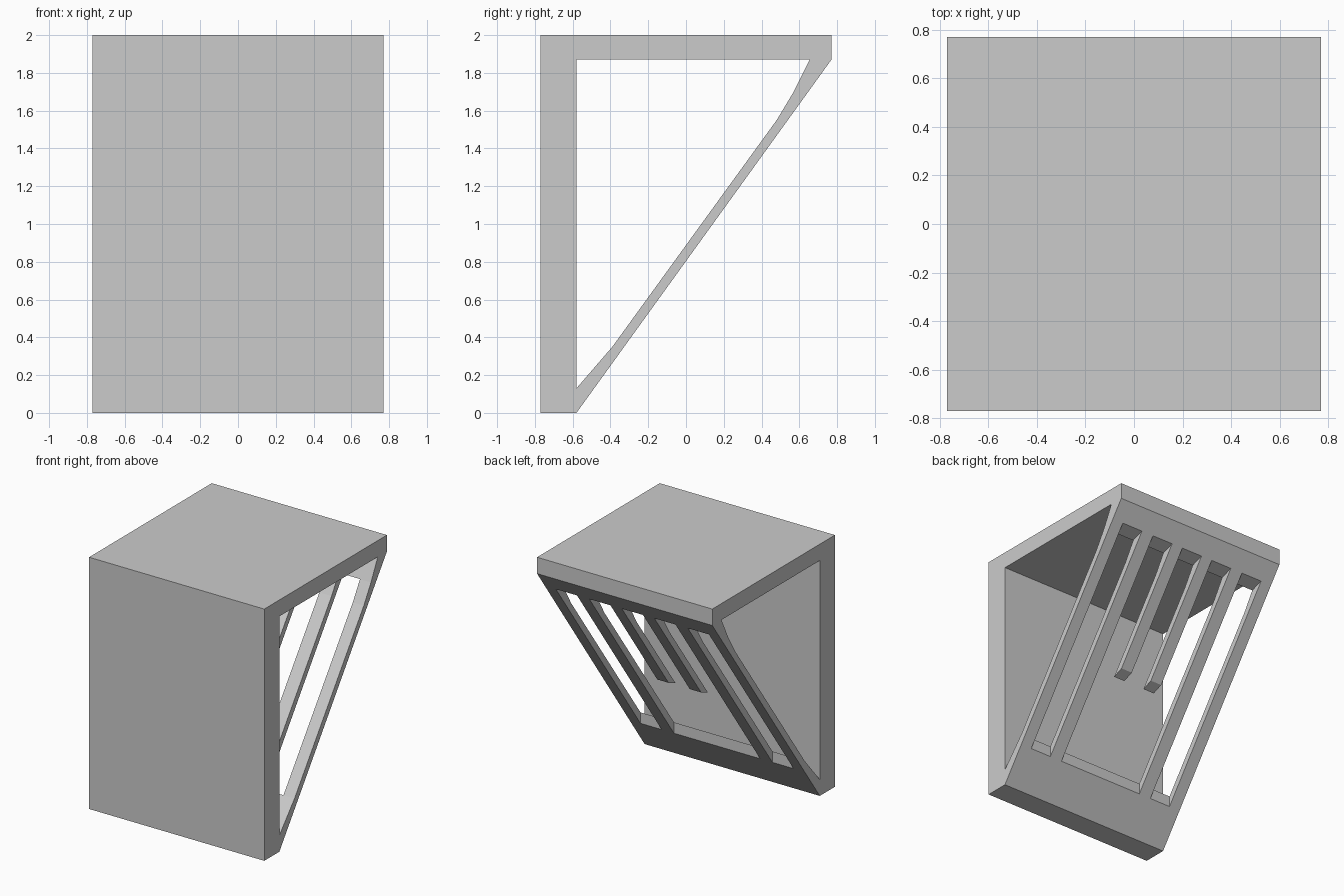
import bpy, bmesh

if "Cube" in bpy.data.objects:
    bpy.data.objects.remove(bpy.data.objects["Cube"])

W = 0.77  # half width


def prism(name, profile, x0, x1):
    """Extrude a (y, z) profile from x0 to x1."""
    bm = bmesh.new()
    face = bm.faces.new([bm.verts.new((x0, y, z)) for y, z in profile])
    new = bmesh.ops.extrude_face_region(bm, geom=[face])["geom"]
    bmesh.ops.translate(bm, vec=(x1 - x0, 0, 0),
                        verts=[v for v in new if isinstance(v, bmesh.types.BMVert)])
    bmesh.ops.recalc_face_normals(bm, faces=bm.faces)
    mesh = bpy.data.meshes.new(name)
    bm.to_mesh(mesh)
    bm.free()
    obj = bpy.data.objects.new(name, mesh)
    bpy.context.collection.objects.link(obj)
    return obj


def cut(target, cutter):
    """Subtract the cutter, then remove it."""
    mod = target.modifiers.new("cut", 'BOOLEAN')
    mod.operation = 'DIFFERENCE'
    mod.solver = 'EXACT'
    mod.object = cutter
    cutter.hide_render = True
    bpy.context.view_layer.objects.active = target
    bpy.ops.object.modifier_apply(modifier=mod.name)
    bpy.data.objects.remove(cutter)


# Wedge: upright front wall, flat top plate and sloping back
body = prism("slatted_wedge",
             [(-.77, 0), (-.58, 0), (.77, 1.87), (.77, 2), (-.77, 2)], -W, W)

# Cavity open on both sides, with thickened ends on the sloping panel
cut(body, prism("cavity", [(-.58, .13), (-.39, .35), (.48, 1.55), (.57, 1.70),
                           (.655, 1.87), (-.58, 1.87)], -W - .1, W + .1))

# Five slots through the sloping panel; the middle one stops where the wide opening begins
slot = [(-.39, .15), (.773, 1.769), (.47, 1.667), (-.39, .45)]
for centre in (-.58, -.286, 0, .286, .58):
    cut(body, prism("slot", slot, centre - .093, centre + .093))

# Wide lower opening that shortens the two inner slats
cut(body, prism("opening", [(-.39, .15), (.186, .962), (-.094, .85), (-.39, .45)],
                -.28, .28))
